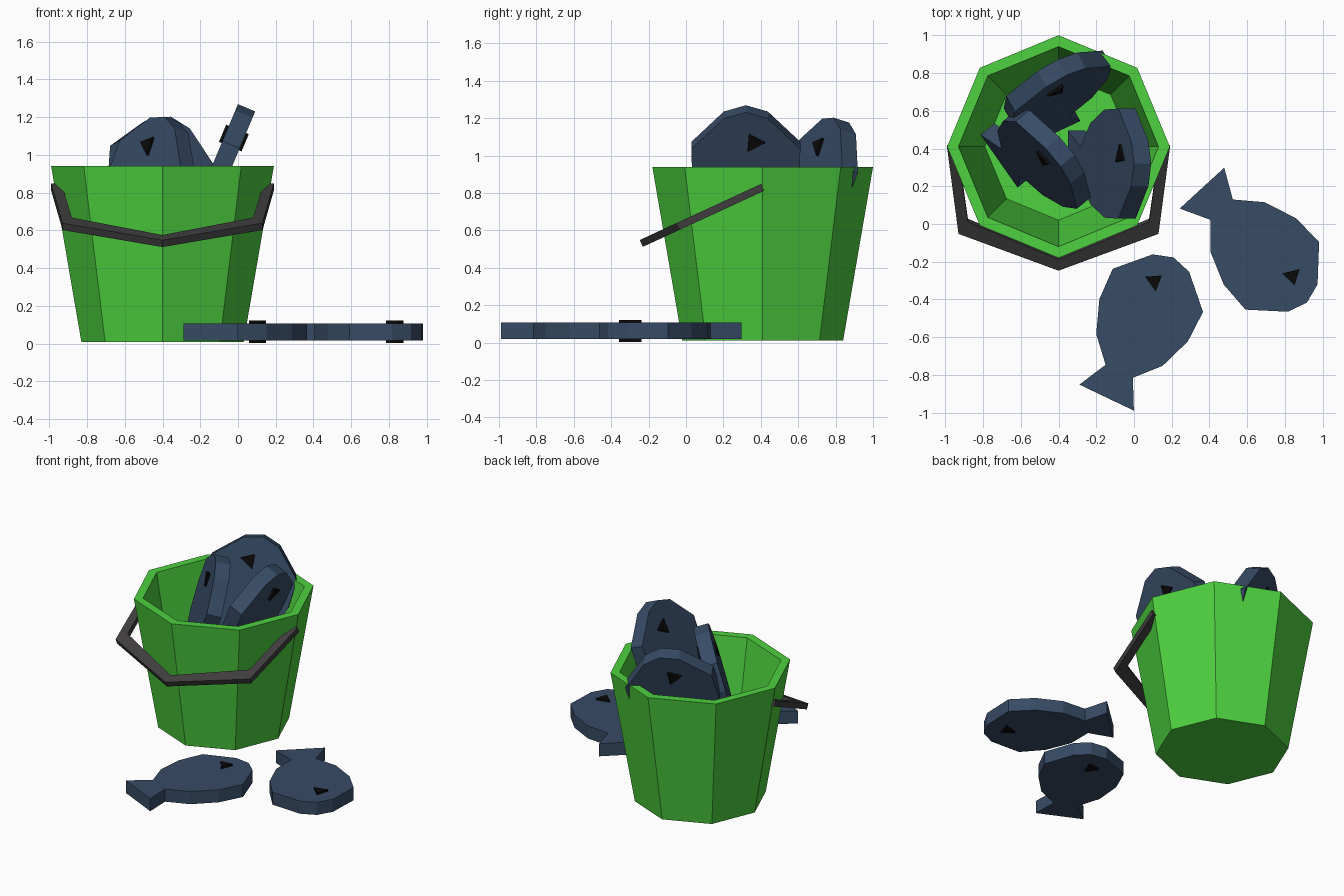
import bpy, bmesh
from math import radians, cos, sin
from mathutils import Vector, Matrix

old = bpy.data.objects.get("Cube")
if old:
    bpy.data.objects.remove(old)


def material(name, rgb):
    m = bpy.data.materials.new(name)
    m.use_nodes = True
    m.diffuse_color = (*rgb, 1)
    bsdf = next(n for n in m.node_tree.nodes if n.type == 'BSDF_PRINCIPLED')
    bsdf.inputs["Base Color"].default_value = (*rgb, 1)
    bsdf.inputs["Roughness"].default_value = 0.8
    return m


GREEN = material("bucket_green", (0.075, 0.64, 0.05))
GREY = material("handle_grey", (0.05, 0.047, 0.047))
BLUE = material("fish_blue", (0.038, 0.07, 0.13))
BLACK = material("eye_black", (0.003, 0.003, 0.003))


def finish(name, bm, mats, matrix=Matrix()):
    bmesh.ops.recalc_face_normals(bm, faces=bm.faces)
    mesh = bpy.data.meshes.new(name)
    bm.to_mesh(mesh)
    bm.free()
    for m in mats:
        mesh.materials.append(m)
    obj = bpy.data.objects.new(name, mesh)
    obj.matrix_world = matrix
    bpy.context.collection.objects.link(obj)
    return obj


def prism(bm, outline, half, mat=0):
    """Extrude a flat outline evenly to both sides of its plane."""
    low = [bm.verts.new((x, y, -half)) for x, y in outline]
    high = [bm.verts.new((x, y, half)) for x, y in outline]
    faces = [bm.faces.new(low[::-1]), bm.faces.new(high)]
    for i in range(len(outline)):
        j = (i + 1) % len(outline)
        faces.append(bm.faces.new((low[i], low[j], high[j], high[i])))
    for f in faces:
        f.material_index = mat


def frame(origin, x_axis, y_axis, scale=1):
    x = Vector(x_axis).normalized()
    y = Vector(y_axis)
    y = (y - x * y.dot(x)).normalized()
    rot = Matrix((x, y, x.cross(y))).transposed().to_4x4()
    return Matrix.Translation(origin) @ rot @ Matrix.Scale(scale, 4)


# Bucket: an eight-sided wall turned from outer and inner rings
CENTRE = Vector((-0.4, 0.41, 0))
bm = bmesh.new()
rings = []
for radius, z in ((0.43, 0.01), (0.59, 0.94), (0.53, 0.94), (0.39, 0.13)):
    rings.append([bm.verts.new((radius * cos(radians(45 * i)),
                                radius * sin(radians(45 * i)), z))
                  for i in range(8)])
for a, b in zip(rings, rings[1:]):
    for i in range(8):
        j = (i + 1) % 8
        bm.faces.new((a[i], a[j], b[j], b[i]))
bm.faces.new(rings[0][::-1])
bm.faces.new(rings[-1])
finish("bucket", bm, [GREEN], Matrix.Translation(CENTRE))

# Handle: half of an angular hoop, hanging forward
outer = [(0.59, 0), (0.53, 0.5), (0, 0.715)]
inner = [(0.535, 0), (0.48, 0.43), (0, 0.65)]


def arch(side):
    return side + [(-x, s) for x, s in side[-2::-1]]


bm = bmesh.new()
o, n = arch(outer), arch(inner)
rows = [[bm.verts.new((x, s, h)) for x, s in pts]
        for pts, h in ((o, -0.02), (o, 0.02), (n, 0.02), (n, -0.02))]
for k in range(4):
    a, b = rows[k], rows[(k + 1) % 4]
    for i in range(len(o) - 1):
        bm.faces.new((a[i], a[i + 1], b[i + 1], b[i]))
for end in (0, -1):
    bm.faces.new([row[end] for row in rows])
drop = radians(24.8)
finish("handle", bm, [GREY],
       frame(CENTRE + Vector((0, 0, 0.83)), (1, 0, 0), (0, -cos(drop), -sin(drop))))

# Fish: mirrored flat outline from tail to nose, with an eye through the head
HALF_FISH = [(0, 0.16), (0.155, 0.08), (0.28, 0.195), (0.455, 0.26),
             (0.63, 0.265), (0.79, 0.107)]
FISH = HALF_FISH + [(0.823, 0)] + [(x, -y) for x, y in reversed(HALF_FISH)]
EYE = [(0.666, 0.092), (0.62, 0.008), (0.71, 0.015)]


def fish(name, tail, nose_dir, side_dir, scale=1):
    bm = bmesh.new()
    prism(bm, FISH, 0.045)
    prism(bm, EYE, 0.059, 1)
    finish(name, bm, [BLUE, BLACK], frame(tail, nose_dir, side_dir, scale))


# Two fish lying on the ground
fish("ground_fish_front", (-0.145, -0.92, 0.063), (0.43, 0.9, 0), (-0.9, 0.43, 0))
fish("ground_fish_side", (0.36, 0.19, 0.063), (0.675, -0.737, 0), (0.737, 0.675, 0))

# Three fish standing in the bucket
fish("bucket_fish_right", (-0.305, 0.32, 0.415), (0.387, 0, 0.922), (0, 1, 0), 1.1)
fish("bucket_fish_left", (-0.678, 0.363, 0.345), (0.36, -0.03, 0.932),
     (-0.553, 0.79, 0.245), 1.1)
fish("bucket_fish_back", (-0.462, 0.515, 0.345), (0.092, 0.349, 0.932),
     (-0.874, -0.408, 0.245), 1.1)
